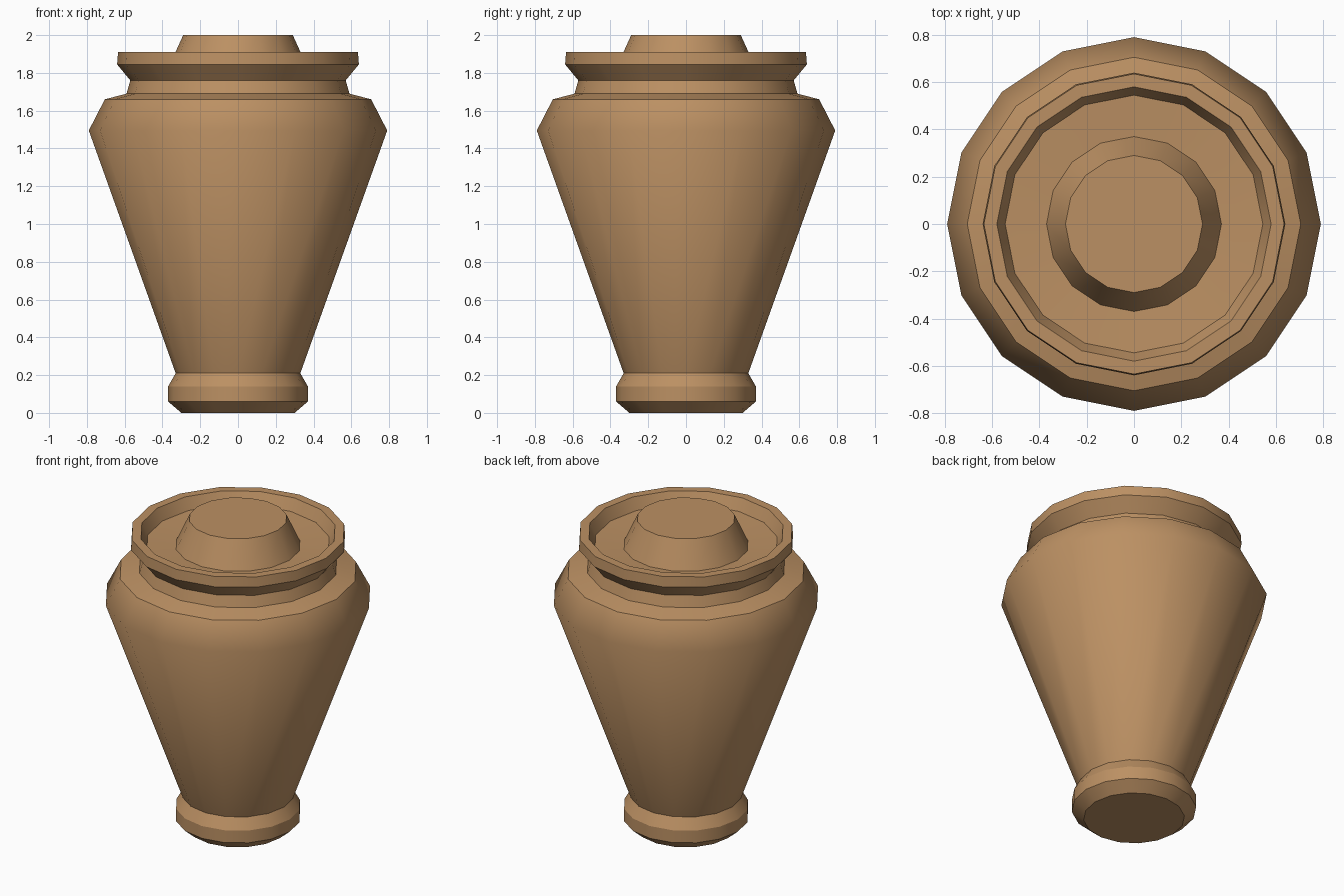
import bpy, bmesh, math

if "Cube" in bpy.data.objects:
    bpy.data.objects.remove(bpy.data.objects["Cube"])

SIDES = 16

clay = bpy.data.materials.new("clay")
clay.diffuse_color = (0.50, 0.28, 0.125, 1)
clay.use_nodes = True
clay.node_tree.nodes["Principled BSDF"].inputs["Base Color"].default_value = clay.diffuse_color

# Radius, height from the foot up over the rim and into the lid; the shoulder stays smooth
PROFILE = [(0.30, 0.0), (0.37, 0.06), (0.37, 0.14), (0.33, 0.21),
           (0.79, 1.495), (0.705, 1.66), (0.59, 1.69), (0.57, 1.76),
           (0.64, 1.845), (0.635, 1.91), (0.58, 1.91), (0.545, 1.835),
           (0.37, 1.825), (0.29, 2.0)]
SMOOTH_RINGS = {4}


def lathe(name, profile, smooth_rings):
    bm = bmesh.new()
    rings = []
    for r, z in profile:
        rings.append([bm.verts.new((r * math.cos(2 * math.pi * i / SIDES),
                                    r * math.sin(2 * math.pi * i / SIDES), z))
                      for i in range(SIDES)])
    # Side bands
    for a, b in zip(rings, rings[1:]):
        for i in range(SIDES):
            j = (i + 1) % SIDES
            bm.faces.new((a[i], a[j], b[j], b[i]))
    # Base and knob top
    bm.faces.new(rings[0][::-1])
    bm.faces.new(rings[-1])
    for f in bm.faces:
        f.smooth = True
    # Crisp edges along the turned rings
    for k, ring in enumerate(rings):
        for i in range(SIDES):
            edge = bm.edges.get((ring[i], ring[(i + 1) % SIDES]))
            edge.smooth = k in smooth_rings
    mesh = bpy.data.meshes.new(name)
    bm.to_mesh(mesh)
    bm.free()
    mesh.materials.append(clay)
    obj = bpy.data.objects.new(name, mesh)
    bpy.context.collection.objects.link(obj)
    return obj


lathe("lidded_urn", PROFILE, SMOOTH_RINGS)
